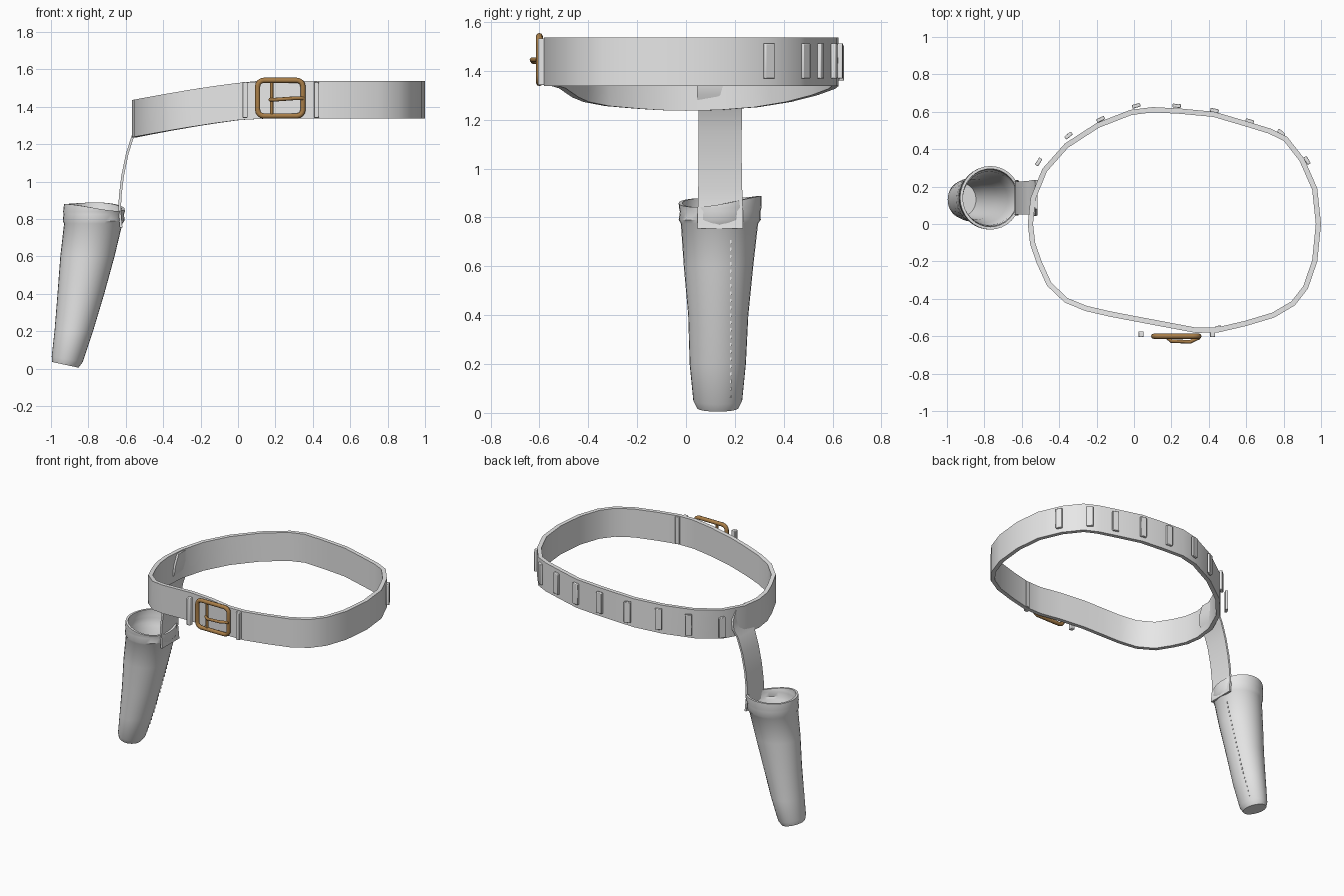
import bpy, bmesh, math
from mathutils import Vector

if "Cube" in bpy.data.objects:
    bpy.data.objects.remove(bpy.data.objects["Cube"], do_unlink=True)


def material(name, rgb):
    m = bpy.data.materials.new(name)
    m.use_nodes = True
    m.diffuse_color = (*rgb, 1)
    m.node_tree.nodes["Principled BSDF"].inputs["Base Color"].default_value = (*rgb, 1)
    return m


LEATHER = material("grey leather", (0.8, 0.8, 0.8))
BRASS = material("aged brass", (0.40, 0.21, 0.065))


def finish(obj, mat, angle=35):
    obj.data.materials.append(mat)
    bpy.ops.object.select_all(action="DESELECT")
    obj.select_set(True)
    bpy.context.view_layer.objects.active = obj
    bpy.ops.object.shade_smooth_by_angle(angle=math.radians(angle))
    return obj


def skin(name, rings, mat, loop=False, angle=35):
    """Bridge equal closed rings; cap the ends unless the rings form a loop."""
    bm = bmesh.new()
    vs = [[bm.verts.new(p) for p in r] for r in rings]
    n = len(vs[0])
    for i in range(len(vs) if loop else len(vs) - 1):
        a, b = vs[i], vs[(i + 1) % len(vs)]
        for k in range(n):
            bm.faces.new((a[k], a[(k + 1) % n], b[(k + 1) % n], b[k]))
    if not loop:
        bm.faces.new(vs[0])
        bm.faces.new(vs[-1])
    bmesh.ops.recalc_face_normals(bm, faces=bm.faces)
    mesh = bpy.data.meshes.new(name)
    bm.to_mesh(mesh)
    bm.free()
    obj = bpy.data.objects.new(name, mesh)
    bpy.context.collection.objects.link(obj)
    return finish(obj, mat, angle)


def box(name, centre, size, turn=0.0, bevel=0.004):
    bpy.ops.mesh.primitive_cube_add(size=1, location=centre, rotation=(0, 0, turn))
    obj = bpy.context.object
    obj.name = name
    obj.scale = size
    bpy.ops.object.transform_apply(location=False, rotation=False, scale=True)
    if bevel:
        mod = obj.modifiers.new("soft edges", "BEVEL")
        mod.width, mod.segments = bevel, 2
    return finish(obj, LEATHER)


def tube(name, points, radius, cyclic=False):
    cu = bpy.data.curves.new(name, "CURVE")
    cu.dimensions = "3D"
    cu.bevel_depth, cu.bevel_resolution, cu.use_fill_caps = radius, 2, True
    sp = cu.splines.new("POLY")
    sp.points.add(len(points) - 1)
    for p, co in zip(sp.points, points):
        p.co = (*co, 1)
    sp.use_cyclic_u = cyclic
    obj = bpy.data.objects.new(name, cu)
    bpy.context.collection.objects.link(obj)
    bpy.ops.object.select_all(action="DESELECT")
    obj.select_set(True)
    bpy.context.view_layer.objects.active = obj
    bpy.ops.object.convert(target="MESH")
    return finish(bpy.context.object, BRASS, 50)


def drop(x):
    """How far the belt sags towards the holster side."""
    return 0.102 * (max(0, 0.1 - x) / 0.67) ** 1.25


# Belt: a band with an irregular oval outline, anticlockwise from its right end
outline = [Vector(p) for p in (
    (-.568, 0), (-.555, -.11), (-.52, -.21), (-.465, -.33), (-.37, -.42), (-.26, -.465),
    (-.13, -.495), (0, -.52), (.17, -.552), (.33, -.582), (.45, -.58), (.6, -.545),
    (.75, -.5), (.86, -.435), (.93, -.345), (.98, -.2), (1, 0), (.98, .19), (.91, .35),
    (.82, .465), (.73, .51), (.6, .55), (.43, .6), (.25, .617), (.1, .625), (-.02, .61),
    (-.2, .54), (-.37, .43), (-.49, .295), (-.553, .14))]
rings = []
for i, p in enumerate(outline):
    t = (outline[(i + 1) % len(outline)] - outline[i - 1]).normalized()
    q = p + Vector((-t.y, t.x)) * 0.028
    lo, hi = 1.338 - drop(p.x), 1.537 - drop(p.x)
    rings.append([(p.x, p.y, lo), (p.x, p.y, hi), (q.x, q.y, hi), (q.x, q.y, lo)])
skin("belt", rings, LEATHER, loop=True)

# Cartridge loops spaced around the back, each facing outward
loops = [(-.51, .332), (-.35, .473), (-.178, .56), (.012, .632), (.228, .632),
         (.43, .607), (.618, .55), (.787, .488), (.925, .34)]
for i, (x, y) in enumerate(loops):
    near = min(range(len(outline)), key=lambda k: (outline[k] - Vector((x, y))).length)
    t = outline[(near + 1) % len(outline)] - outline[near - 1]
    box(f"cartridge_loop_{i + 1}", (x, y, 1.44 - drop(x)), (.045, .02, .145),
        math.atan2(t.y, t.x))

# Belt keepers either side of the buckle and the overlap strip inside
for side, x in (("right", .038), ("left", .42)):
    box(f"belt_keeper_{side}", (x, -.59, 1.437), (.028, .03, .192))
box("inner_overlap", (.45, -.55, 1.437), (.03, .012, .192), .1, .002)

# Buckle: rounded frame, centre bar and bent prong
cx, cz, hw, hh, r = .226, 1.446, .121, .095, .032
frame = []
for quarter, (sx, sz) in enumerate(((1, 1), (-1, 1), (-1, -1), (1, -1))):
    for s in range(5):
        a = math.pi / 2 * (quarter + s / 4)
        frame.append((cx + sx * (hw - r) + r * math.cos(a), -.6,
                      cz + sz * (hh - r) + r * math.sin(a)))
tube("buckle_frame", frame, .014, True)
tube("buckle_bar", [(.18, -.6, cz - hh), (.18, -.6, cz + hh)], .009)
tube("buckle_prong", [(.17, -.6, 1.438), (.2, -.626, 1.438), (.3, -.63, 1.445),
                      (.35, -.606, 1.445)], .01)

# Hanging strap: x, z and half width along its length
strap = [(-.523, 1.43, .06), (-.523, 1.36, .095), (-.53, 1.3, .096), (-.56, 1.25, .09),
         (-.592, 1.15, .088), (-.617, 1.03, .088), (-.63, .92, .09), (-.633, .84, .092),
         (-.625, .755, .094)]
rings = []
for x, z, w in strap:
    y, d = .14, .007
    rings.append([(x - d, y - w, z), (x + d, y - w, z), (x + d, y + w, z), (x - d, y + w, z)])
skin("hanging_strap", rings, LEATHER)

# Holster: leaning tapered cup; z, centre x, radius x, centre y, radius y
levels = [(.02, -.923, .07, .13, .085), (.05, -.913, .083, .13, .1),
          (.2, -.878, .103, .13, .115), (.4, -.84, .125, .132, .123),
          (.6, -.805, .145, .133, .142), (.775, -.774, .156, .137, .158),
          (.79, -.772, .165, .138, .168), (.825, -.771, .162, .14, .165),
          (.84, -.77, .165, .14, .169), (.87, -.768, .162, .14, .17)]
N = 32


def section(level, inset=0.0):
    z, x, rx, y, ry = level
    ring = []
    for k in range(N):
        a = 2 * math.pi * k / N
        wave = 0.0
        if z > .85:      # wavy mouth
            wave = .02 * math.cos(a - 2.3) + .008 * math.cos(2 * a - 2)
        if z < .1:       # slanted toe
            wave = -.015 * math.cos(a)
        ring.append((x + (rx - inset) * math.cos(a), y + (ry - inset) * math.sin(a), z + wave))
    return ring


inner = [section(l, .015) for l in reversed(levels[1:])]
skin("holster", [section(l) for l in levels] + inner, LEATHER, angle=40)

# Stitches down the belt-side face of the holster
for i in range(22):
    z = .07 + i * .03
    low = max(l for l in levels if l[0] <= z)
    high = min(l for l in levels if l[0] > z)
    f = (z - low[0]) / (high[0] - low[0])
    _, x, rx, y, ry = [a + (b - a) * f for a, b in zip(low, high)]
    s = (.183 - y) / ry
    box(f"stitch_{i + 1}", (x + rx * math.sqrt(1 - s * s), .183, z), (.006, .005, .014), bevel=0)
